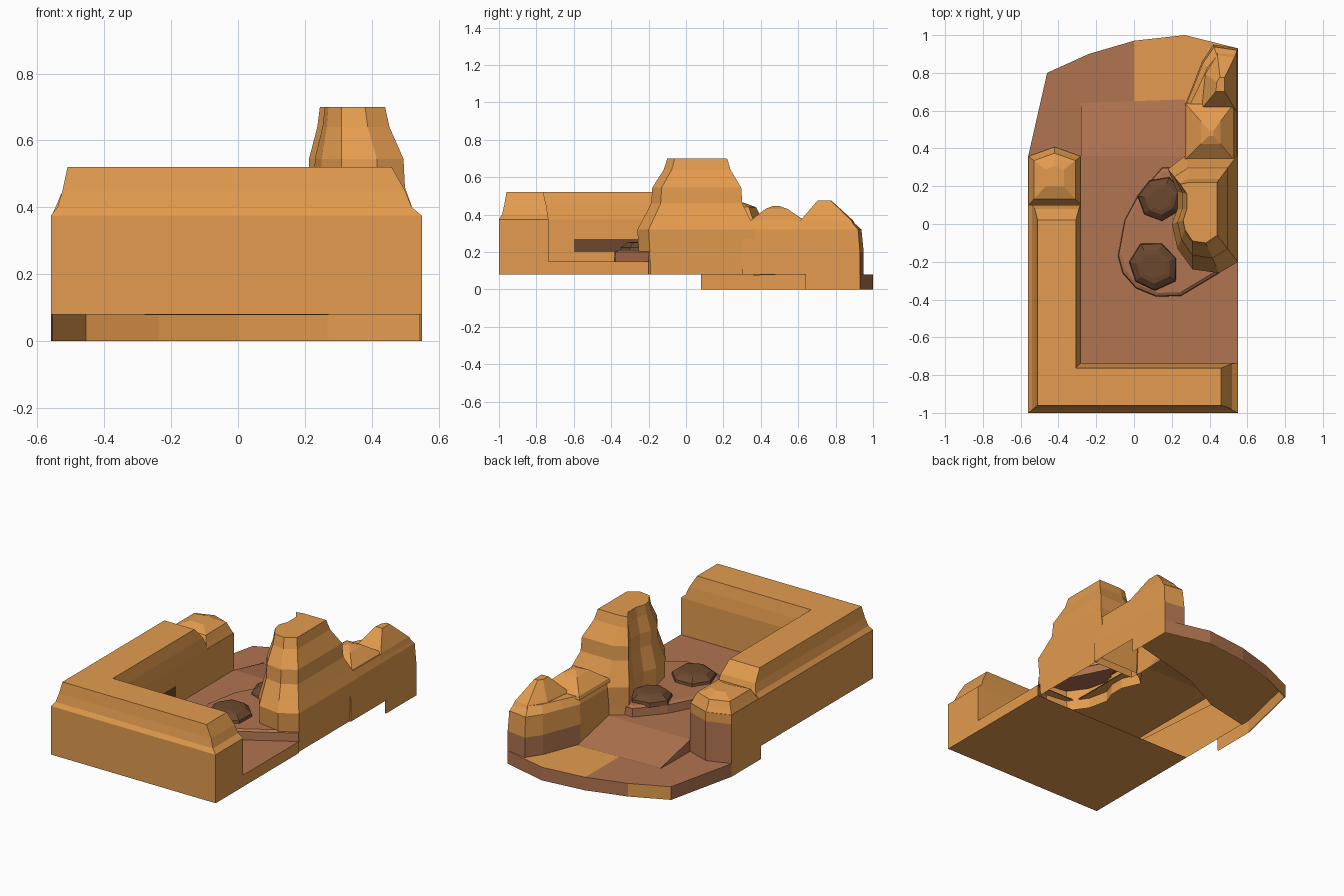
import bpy, bmesh, math, random

cube = bpy.data.objects.get("Cube")
if cube:
    bpy.data.objects.remove(cube, do_unlink=True)
random.seed(4)


def material(name, rgb):
    m = bpy.data.materials.new(name)
    m.use_nodes = True
    m.diffuse_color = (*rgb, 1)
    node = next(n for n in m.node_tree.nodes if n.type == 'BSDF_PRINCIPLED')
    node.inputs["Base Color"].default_value = (*rgb, 1)
    return m


SAND = material("orange_sandstone", (0.77, 0.33, 0.077))
EARTH = material("brown_earth", (0.44, 0.174, 0.08))
DARK = material("dark_rock", (0.15, 0.066, 0.029))


def finish(name, bm, mats, rule=None):
    bm.normal_update()
    if rule:
        for f in bm.faces:
            f.material_index = int(rule(f))
    me = bpy.data.meshes.new(name)
    bm.to_mesh(me)
    bm.free()
    for m in mats:
        me.materials.append(m)
    ob = bpy.data.objects.new(name, me)
    bpy.context.collection.objects.link(ob)
    return ob


def loft(name, rings, mats, rule=None):
    """Skin a stack of equal rings and close the top."""
    bm = bmesh.new()
    loops = [[bm.verts.new(p) for p in r] for r in rings]
    n = len(loops[0])
    for a, b in zip(loops, loops[1:]):
        for i in range(n):
            j = (i + 1) % n
            bm.faces.new((a[i], a[j], b[j], b[i]))
    bm.faces.new(loops[-1])
    bmesh.ops.recalc_face_normals(bm, faces=bm.faces[:])
    return finish(name, bm, mats, rule)


def sheet(name, points, mat):
    bm = bmesh.new()
    face = bm.faces.new([bm.verts.new(p) for p in points])
    bm.normal_update()
    if face.normal.z < 0:
        face.normal_flip()
    return finish(name, bm, [mat])


def ground(name, points, mat):
    """Ground sheet with a sandstone underside."""
    sheet(name, points, mat)
    under = sheet(name + "_underside", [(x, y, z - 0.006) for x, y, z in points], SAND)
    under.data.flip_normals()


def flat(points, z):
    return [(x, y, z) for x, y in points]


def shrunk(points, z, s, centre):
    cx, cy = centre
    return [(cx + (x - cx) * s, cy + (y - cy) * s, z) for x, y in points]


def blend(a, b, t, z):
    return [(p[0] + (q[0] - p[0]) * t, p[1] + (q[1] - p[1]) * t, z)
            for p, q in zip(a, b)]


# L-shaped cliff wall: vertical base and bevelled crest
def wall_ring(z, out=0, inner=0, end=0, back=0.36, tip=0.41):
    low = max(z, 0.15)
    left, right, front = -0.56 + out, 0.55 - end, -1 + out * 0.8
    ix, iy = -0.28 - inner, -0.735 - inner
    return [(left, front, z), (right, front, z), (right, iy, z), (ix, iy, low),
            (ix, back, z), (-0.42, tip, z), (left, back, z)]


loft("cliff_wall", [wall_ring(z) for z in (0.08, 0.27, 0.32, 0.375)], [SAND, EARTH],
     lambda f: f.normal.y > 0.5 and f.calc_center_median().z < 0.32
     and f.calc_center_median().y > 0)
crest = [(0.375, 0, 0, 0, 0.1), (0.40, 0.02, 0.004, 0.03, 0.1),
         (0.45, 0.035, 0.012, 0.05, 0.08), (0.52, 0.05, 0.028, 0.09, 0.02)]
loft("cliff_crest", [wall_ring(z, o, i, e, b, b) for z, o, i, e, b in crest], [SAND])

# Boulder on the end of the left wall
cap = [(-0.56, 0.1), (-0.28, 0.1), (-0.28, 0.36), (-0.42, 0.41), (-0.56, 0.36)]
loft("end_boulder", [shrunk(cap, z, s, (-0.42, 0.25)) for z, s in
                     ((0.37, 1), (0.40, 0.9), (0.44, 0.78), (0.465, 0.35))], [SAND])

# Bottom plate and front floor edge
plate = sheet("base_plate", flat([(-0.56, -1), (0.55, -1), (0.55, -0.2), (-0.56, -0.2)], 0.08), SAND)
plate.data.flip_normals()
sheet("floor_edge", [(0.55, -0.74, 0.08), (0.55, -0.2, 0.08),
                     (0.55, -0.2, 0.15), (0.55, -0.74, 0.15)], SAND)

# Canyon floor and the ramp behind it
ground("canyon_floor", flat([(-0.28, -0.74), (0.55, -0.74), (0.55, -0.2), (0.27, -0.2),
                             (0.27, 0.36), (-0.28, 0.36)], 0.15), EARTH)
ground("ramp", [(-0.28, 0.36, 0.15), (0.27, 0.36, 0.15),
                (0.27, 0.66, 0.084), (-0.28, 0.64, 0.084)], EARTH)
for x in (-0.28, 0.27):
    sheet("ramp_side", [(x, 0.36, 0.15), (x, 0.65, 0.084), (x, 0.36, 0.075)], EARTH)

# Rear apron: top in two colours
rim = [(-0.56, 0.08), (-0.56, 0.36), (-0.46, 0.8), (-0.24, 0.9), (0, 0.97),
       (0.27, 1.0), (0.55, 0.93), (0.55, 0.64)]
ground("apron_earth", flat([(-0.56, 0.3)] + rim[1:5] + [(0, 0.5), (-0.28, 0.36)], 0.08), EARTH)
ground("apron_sand", flat(rim[4:] + [(0, 0.5)], 0.08), SAND)


# Apron skirt: earth outside with one sandstone stretch, sandstone lining inside
def skirt(name, scale, rule):
    bm = bmesh.new()
    low = [bm.verts.new(p) for p in shrunk(rim, 0, scale, (0, 0.5))]
    high = [bm.verts.new(p) for p in shrunk(rim, 0.08, scale, (0, 0.5))]
    for i in range(len(rim) - 1):
        bm.faces.new((low[i + 1], low[i], high[i], high[i + 1]))
    return finish(name, bm, [SAND, EARTH], rule)


skirt("apron_skirt", 1, lambda f: abs(f.normal.x) < 0.999
      and not -0.45 < f.calc_center_median().x < -0.24)
skirt("apron_lining", 0.99, None).data.flip_normals()

# Rock tower
foot = [(0.18, 0.29), (0.28, 0.37), (0.55, 0.37), (0.55, -0.2), (0.45, -0.26),
        (0.31, -0.24), (0.23, -0.13), (0.2, 0.0), (0.23, 0.08), (0.23, 0.17)]
top = [(0.245, 0.21), (0.29, 0.22), (0.44, 0.22), (0.44, -0.06), (0.38, -0.1),
       (0.31, -0.09), (0.27, -0.03), (0.26, 0.02), (0.28, 0.08), (0.28, 0.16)]
loft("rock_tower", [blend(foot, top, t, z) for z, t in
                    ((0.08, 0.08), (0.2, 0.05), (0.32, 0), (0.38, 0.2), (0.46, 0.46),
                     (0.545, 0.5), (0.64, 0.88), (0.70, 1))], [SAND])

# Right ridge with two peaks, its rear foot coloured like the ground
ridge = [(0.55, 0.3), (0.27, 0.3), (0.27, 0.63), (0.31, 0.73), (0.36, 0.86),
         (0.42, 0.95), (0.55, 0.93)]
ridge_top = [(0.53, 0.3), (0.29, 0.3), (0.29, 0.62), (0.34, 0.72), (0.39, 0.83),
             (0.44, 0.89), (0.53, 0.88)]
loft("right_ridge", [blend(ridge, ridge_top, t, z) for z, t in
                     ((0.08, 0), (0.2, 0), (0.32, 0.2), (0.365, 1))], [SAND, EARTH],
     lambda f: f.calc_center_median().z < 0.2 and f.calc_center_median().y > 0.64
     and f.normal.x < 0.5)
near = [(0.27, 0.34), (0.53, 0.34), (0.53, 0.64), (0.27, 0.64)]
far = [(0.35, 0.6), (0.54, 0.6), (0.54, 0.9), (0.44, 0.91), (0.37, 0.8)]
loft("near_peak", [shrunk(near, z, s, (0.41, 0.48)) for z, s in
                   ((0.35, 1), (0.37, 0.95), (0.43, 0.4), (0.447, 0.1))], [SAND])
loft("far_peak", [shrunk(far, z, s, (0.46, 0.735)) for z, s in
                  ((0.34, 1), (0.37, 0.9), (0.475, 0.24))], [SAND])

# Low mound beside the tower
mound = [(0.55, -0.2), (0.25, -0.38), (0.12, -0.385), (0.01, -0.34), (-0.06, -0.26),
         (-0.085, -0.17), (-0.05, 0.02), (0.02, 0.15), (0.15, 0.3), (0.3, 0.3)]
loft("earth_mound", [shrunk(mound, z, s, (0.25, -0.05)) for z, s in
                     ((0.15, 1), (0.2, 0.99), (0.21, 0.94))], [EARTH])

# Dark boulders on the mound
for cx, cy, r in ((0.1, -0.22, 0.14), (0.14, 0.13, 0.125)):
    outline = []
    for k in range(7):
        a = math.tau * k / 7 + 0.3
        q = r * random.uniform(0.9, 1.08)
        outline.append((cx + q * math.cos(a), cy + q * math.sin(a)))
    loft("boulder", [shrunk(outline, z, s, (cx, cy)) for z, s in
                     ((0.2, 1), (0.225, 0.95), (0.25, 0.7), (0.255, 0.5))], [DARK])

# Dark recess on the inner left wall
sheet("wall_recess", [(-0.276, -0.6, 0.2), (-0.276, -0.2, 0.2),
                      (-0.276, -0.2, 0.27), (-0.276, -0.6, 0.27)], DARK)
